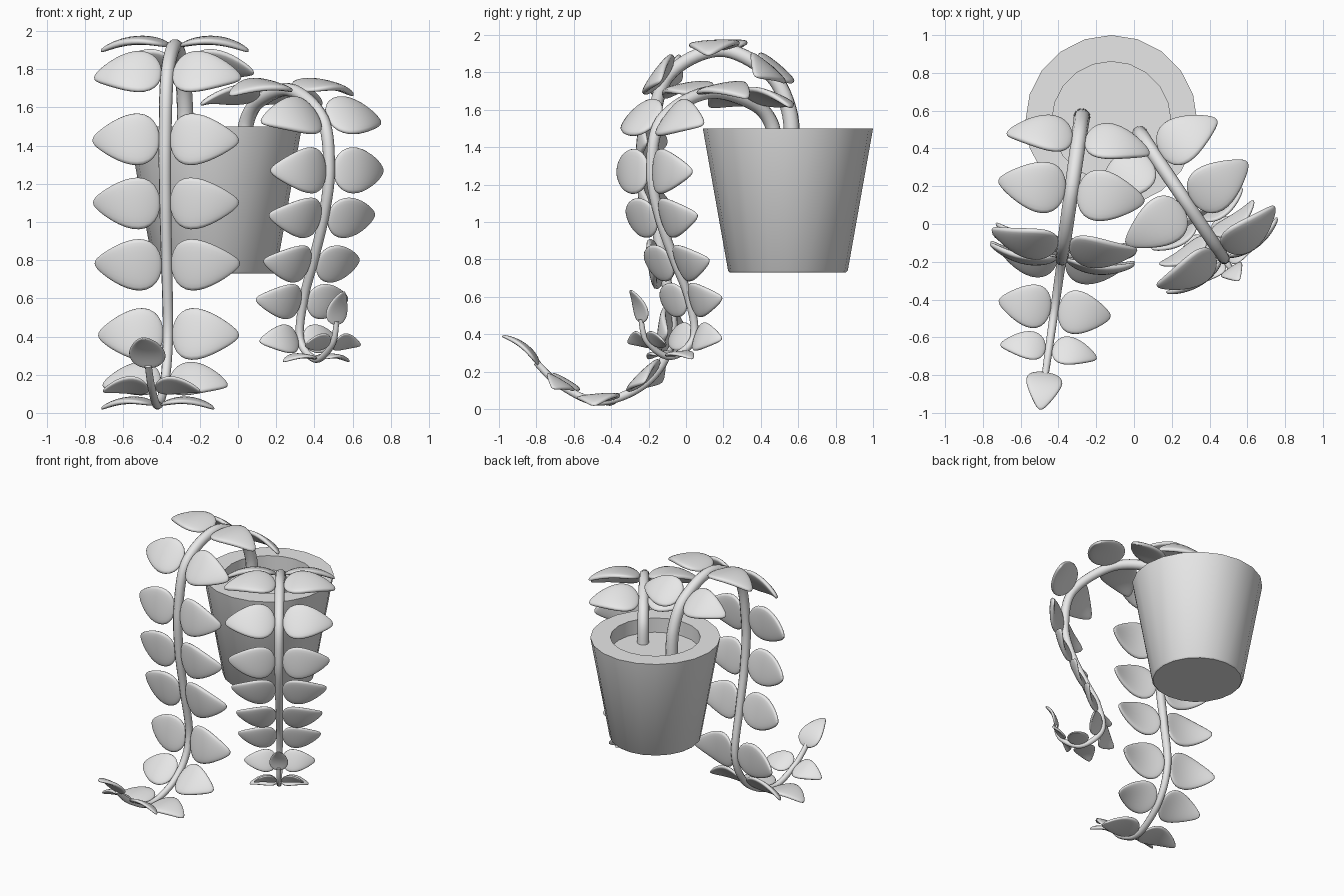
import bpy, bmesh, math
from mathutils import Vector, Matrix

cube = bpy.data.objects.get("Cube")
if cube:
    bpy.data.objects.remove(cube, do_unlink=True)

# Single plain grey material
grey = bpy.data.materials.new("plain_grey")
grey.use_nodes = True
colour = (0.8, 0.8, 0.8, 1)
grey.diffuse_color = colour
grey.node_tree.nodes["Principled BSDF"].inputs["Base Color"].default_value = colour


def add_object(name, data):
    obj = bpy.data.objects.new(name, data)
    bpy.context.collection.objects.link(obj)
    return obj


def make_pot():
    # Lathed planter: floor, flared wall, thick rim and the soil surface
    profile = [(0, .73), (.31, .73), (.32, .74), (.455, 1.5),
               (.315, 1.5), (.315, 1.39), (0, 1.39)]
    bm = bmesh.new()
    verts = [bm.verts.new((r, 0, z)) for r, z in profile]
    edges = [bm.edges.new(pair) for pair in zip(verts, verts[1:])]
    bmesh.ops.spin(bm, geom=verts + edges, axis=(0, 0, 1), cent=(0, 0, 0),
                   angle=math.tau, steps=20, use_merge=True)
    bmesh.ops.remove_doubles(bm, verts=bm.verts, dist=.0005)
    bmesh.ops.recalc_face_normals(bm, faces=bm.faces)
    mesh = bpy.data.meshes.new("pot")
    bm.to_mesh(mesh)
    bm.free()
    mesh.materials.append(grey)
    pot = add_object("pot", mesh)
    pot.location = (-.12, .545, 0)
    bpy.ops.object.select_all(action='DESELECT')
    pot.select_set(True)
    bpy.context.view_layer.objects.active = pot
    bpy.ops.object.shade_smooth_by_angle(angle=math.radians(35))


def make_leaf_mesh():
    # Unit leaf: plump with a blunt edge, broad at the base, gently arched
    bm = bmesh.new()
    bmesh.ops.create_uvsphere(bm, u_segments=24, v_segments=16, radius=1)
    for v in bm.verts:
        across, thick, along = v.co
        t = (along + 1) / 2
        width = across * (1 - .47 * along) / 2.16
        plump = math.copysign(abs(thick) ** .6, thick) if abs(thick) > .001 else 0
        v.co = (t, width, .062 * plump + .37 * t - .45 * t * t)
    bmesh.ops.recalc_face_normals(bm, faces=bm.faces)
    for f in bm.faces:
        f.smooth = True
    mesh = bpy.data.meshes.new("leaf")
    bm.to_mesh(mesh)
    bm.free()
    mesh.materials.append(grey)
    return mesh


def smooth_path(points, steps=8):
    # Catmull-Rom interpolation through the control points
    p = [points[0]] + points + [points[-1]]
    path = []
    for a, b, c, d in zip(p, p[1:], p[2:], p[3:]):
        for k in range(steps):
            t = k / steps
            path.append(.5 * (2 * b + (c - a) * t + (2 * a - 5 * b + 4 * c - d) * t * t
                              + (3 * b - a - 3 * c + d) * t ** 3))
    return path + [points[-1]]


def make_stem(name, points, thick, thin):
    path = smooth_path(points)
    curve = bpy.data.curves.new(name, 'CURVE')
    curve.dimensions = '3D'
    curve.bevel_depth = 1
    curve.bevel_resolution = 3
    curve.use_fill_caps = True
    spline = curve.splines.new('POLY')
    spline.points.add(len(path) - 1)
    for i, (pt, co) in enumerate(zip(spline.points, path)):
        pt.co = (*co, 1)
        pt.radius = thick + (thin - thick) * i / (len(path) - 1)
    curve.materials.append(grey)
    add_object(name, curve)


def place_leaf(name, mesh, origin, along, normal, length, width):
    across = normal.cross(along)
    m = Matrix((along * length, across * width, normal * length)).transposed().to_4x4()
    m.translation = origin
    add_object(name, mesh).matrix_world = m


def make_vine(name, base, heading, nodes, thick, thin, tip_size):
    # Nodes: distance along heading, height, leaf length, leaf width
    heading = Vector((*heading, 0)).normalized()
    base = Vector((*base, 0))
    up = Vector((0, 0, 1))
    points = [base + heading * s + up * z for s, z, *_ in nodes]
    make_stem(name + "_stem", points, thick, thin)
    side = heading.cross(up)
    for i, (s, z, length, width) in enumerate(nodes):
        if not length:
            continue
        tangent = (points[i + 1] - points[i - 1]).normalized()
        normal = side.cross(tangent)
        radius = thick + (thin - thick) * i / len(nodes)
        for label, sign in (("right", 1), ("left", -1)):
            origin = points[i] + side * sign * radius * .8 + normal * .005
            place_leaf(f"{name}_leaf_{i}_{label}", leaf, origin,
                       side * sign, normal, length, width)
    tangent = (points[-1] - points[-2]).normalized()
    place_leaf(name + "_tip_leaf", leaf, points[-1] - tangent * .02,
               tangent, side.cross(tangent), *tip_size)


make_pot()
leaf = make_leaf_mesh()

# Long vine, hanging to the floor
make_vine("long_vine", (-.275, .57), (-.141, -.99), [
    (0, 1.36, 0, 0), (.02, 1.6, 0, 0),
    (.13, 1.80, .35, .24), (.40, 1.92, .36, .27), (.68, 1.77, .36, .26),
    (.76, 1.43, .36, .27), (.75, 1.10, .36, .27), (.70, .78, .36, .27),
    (.65, .41, .35, .27), (.77, .16, .31, .24), (1.03, .04, .28, .23),
    (1.25, .125, .24, .17), (1.385, .25, 0, 0)],
    .045, .018, (.25, .19))

# Short vine, curling up at its end
make_vine("short_vine", (.03, .48), (.559, -.829), [
    (0, 1.36, 0, 0), (.03, 1.53, 0, 0),
    (.16, 1.64, .35, .26), (.45, 1.69, .36, .26), (.74, 1.54, .35, .25),
    (.80, 1.27, .33, .24), (.75, 1.03, .31, .22), (.65, .79, .28, .21),
    (.56, .59, .27, .19), (.53, .38, .23, .16), (.68, .28, .19, .15),
    (.83, .36, .16, .12), (.87, .48, 0, 0)],
    .042, .014, (.19, .13))
